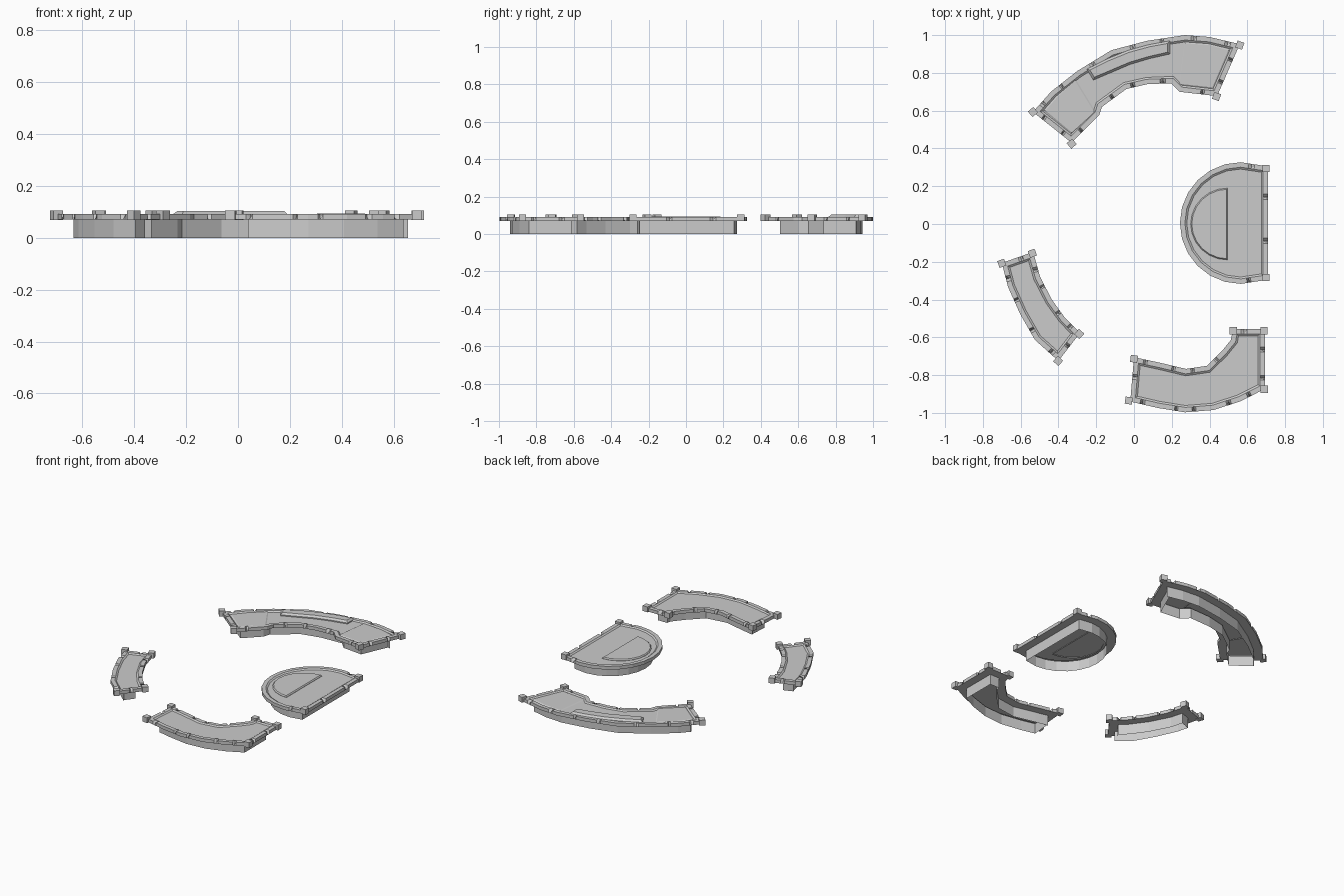
import bpy, bmesh, math, random
from mathutils import Vector

if "Cube" in bpy.data.objects:
    bpy.data.objects.remove(bpy.data.objects["Cube"])

random.seed(4)


def inset(pts, d):
    """Offset a counter-clockwise outline inward by d using mitred corners."""
    out, n = [], len(pts)
    for i, p in enumerate(pts):
        e1 = (p - pts[i - 1]).normalized()
        e2 = (pts[(i + 1) % n] - p).normalized()
        n1, n2 = Vector((-e1.y, e1.x)), Vector((-e2.y, e2.x))
        out.append(p + (n1 + n2) * d / max(0.4, 1 + n1.dot(n2)))
    return out


def loft(name, rings):
    """Stack equal-length rings of 3D points and close the last with a cap."""
    bm = bmesh.new()
    rows = [[bm.verts.new(p) for p in r] for r in rings]
    n = len(rows[0])
    for a, b in zip(rows, rows[1:]):
        for i in range(n):
            j = (i + 1) % n
            bm.faces.new((a[i], a[j], b[j], b[i]))
    cap = bm.faces.new(rows[-1])
    bmesh.ops.triangulate(bm, faces=[cap])
    me = bpy.data.meshes.new(name)
    bm.to_mesh(me)
    bm.free()
    ob = bpy.data.objects.new(name, me)
    bpy.context.collection.objects.link(ob)
    return ob


def flat(pts, z):
    return [(p.x, p.y, z) for p in pts]


def ccw(pts):
    v = [Vector(p) for p in pts]
    area = sum(v[i - 1].x * v[i].y - v[i].x * v[i - 1].y for i in range(len(v)))
    return v if area > 0 else v[::-1]


def chipped(pts):
    """Insert random chip triplets along the edges; flag the chip centres."""
    out, flags = [], []
    for i, p in enumerate(pts):
        q = pts[(i + 1) % len(pts)]
        out.append(p)
        flags.append(False)
        length = (q - p).length
        count = 2 if length > 0.25 else (1 if length > 0.09 else 0)
        for k in range(count):
            c = (k + random.uniform(0.3, 0.7)) / count
            w = random.uniform(0.008, 0.016) / length
            for t, f in ((c - w, False), (c, True), (c + w, False)):
                out.append(p.lerp(q, t))
                flags.append(f)
    return out, flags


def platform(name, outline):
    """Inset foundation wall, overhanging slab, chipped rim, sunken deck."""
    pts, chips = chipped(ccw(outline))
    wall, lip, deck = inset(pts, 0.055), inset(pts, 0.026), inset(pts, 0.036)
    notch = inset(pts, 0.02)
    edge = [(b.x, b.y, 0.078) if c else (a.x, a.y, 0.092)
            for a, b, c in zip(pts, notch, chips)]
    loft(name, [flat(wall, 0), flat(wall, 0.07), flat(pts, 0.07), edge,
                flat(lip, 0.092), flat(deck, 0.085)])


def panel(name, outline, z0, z1, bevel):
    """Raised slab with bevelled sides."""
    pts = ccw(outline)
    loft(name, [flat(pts, z0), flat(pts, (z0 + z1) / 2), flat(inset(pts, bevel), z1)])


def posts(name, spots):
    """Corner posts: x, y and turn in degrees."""
    for i, (x, y, deg) in enumerate(spots):
        bpy.ops.mesh.primitive_cube_add(size=1, location=(x, y, 0.0875),
                                        rotation=(0, 0, math.radians(deg)))
        ob = bpy.context.object
        ob.name = f"{name}_post_{i + 1}"
        ob.scale = (0.038, 0.038, 0.036)


# Large curved terrace at the back
platform("back_terrace", [
    (-.535, .593), (-.44, .70), (-.30, .81), (-.12, .92), (.07, .97), (.27, 1.0),
    (.40, .99), (.56, .952), (.44, .677), (.24, .70), (.195, .745), (.07, .74),
    (-.04, .715), (-.17, .62), (-.185, .575), (-.33, .43)])
posts("back_terrace", [(-.535, .593, 40), (-.33, .425, 40), (.56, .947, -20), (.437, .675, -20)])
panel("back_left_panel", [(-.48, .60), (-.41, .68), (-.31, .77), (-.20, .59), (-.33, .475)],
      0.08, 0.089, 0.008)
panel("back_right_panel", [(.265, .965), (.40, .955), (.51, .925), (.42, .715), (.235, .735)],
      0.08, 0.089, 0.008)
panel("back_raised_ledge", [(-.25, .82), (-.14, .875), (-.03, .92), (.08, .95), (.19, .97),
                            (.19, .90), (.08, .875), (-.02, .845), (-.215, .762)],
      0.08, 0.104, 0.012)

# Small curved terrace on the left
platform("left_terrace", [
    (-.70, -.206), (-.667, -.333), (-.603, -.476), (-.524, -.614), (-.40, -.725),
    (-.286, -.577), (-.365, -.497), (-.434, -.402), (-.497, -.28), (-.534, -.148)])
posts("left_terrace", [(-.70, -.208, 20), (-.538, -.155, 20), (-.402, -.725, 48), (-.29, -.582, 48)])

# Bent terrace at the front
platform("front_terrace", [
    (.693, -.556), (.693, -.873), (.56, -.94), (.42, -.985), (.27, -.997), (.127, -.974),
    (-.02, -.94), (0, -.705), (.14, -.735), (.275, -.767), (.386, -.751), (.466, -.672),
    (.513, -.614), (.524, -.556)])
posts("front_terrace", [(.688, -.565, 0), (.525, -.565, 0), (.69, -.875, 0),
                        (-.028, -.935, -8), (0, -.714, -8)])

# Half-round terrace on the right with a raised half-round step
arc = [math.radians(90 + 15 * i) for i in range(13)]
platform("round_terrace", [(.71, .305)] +
         [(.565 + .322 * math.cos(a), .005 + .322 * math.sin(a)) for a in arc] + [(.71, -.295)])
posts("round_terrace", [(.698, .293, 0), (.698, -.283, 0)])
panel("round_step", [(.495, .19)] +
      [(.495 + .195 * math.cos(a), .19 * math.sin(a)) for a in arc[1:-1]] + [(.495, -.19)],
      0.08, 0.094, 0.006)
